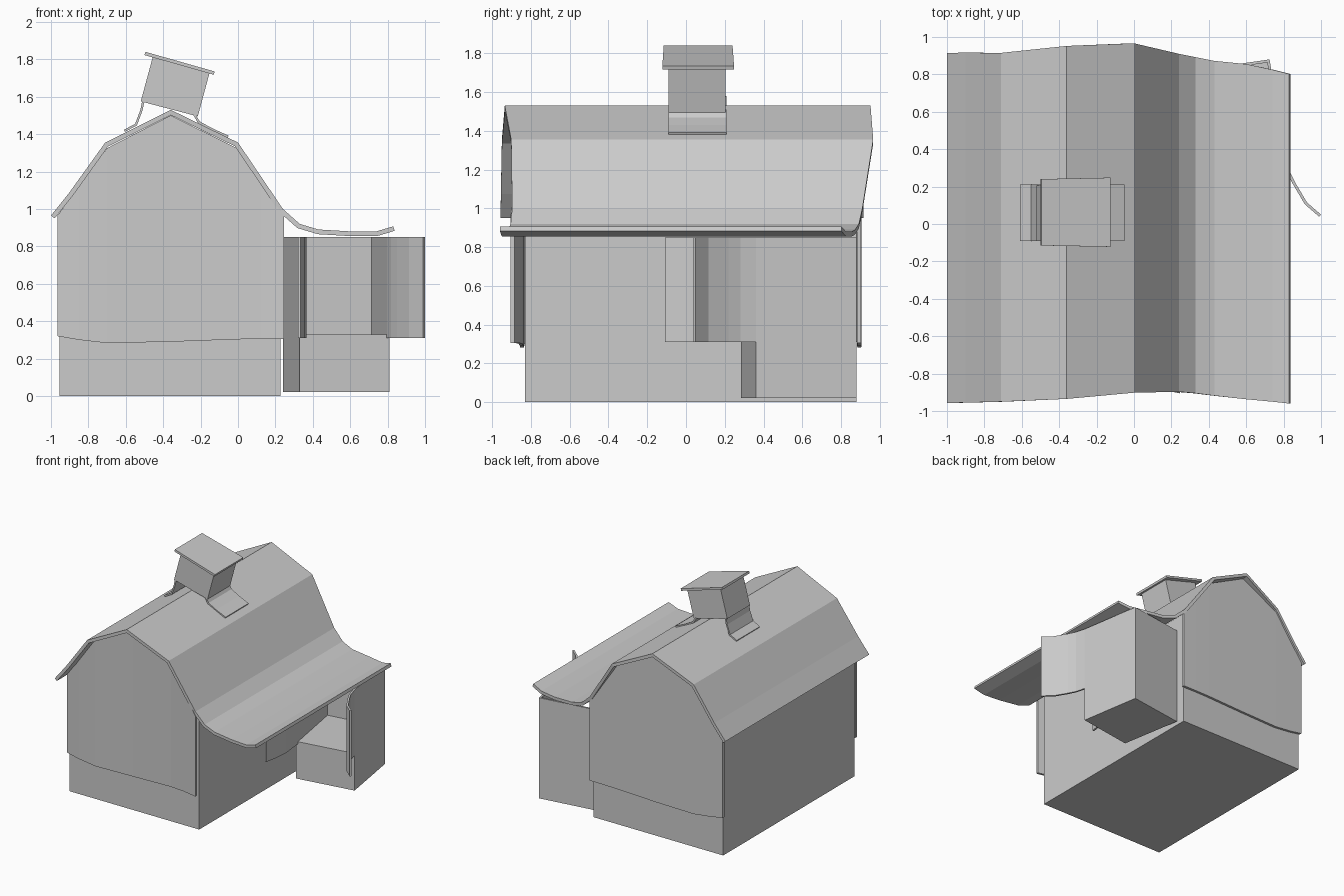
import bpy, bmesh
from mathutils import Vector

if "Cube" in bpy.data.objects:
    bpy.data.objects.remove(bpy.data.objects["Cube"])


def loft(name, sections):
    """Join equal-sized point rings into a closed, flat-shaded solid."""
    bm = bmesh.new()
    rings = [[bm.verts.new(p) for p in s] for s in sections]
    n = len(rings[0])
    for a, b in zip(rings, rings[1:]):
        for i in range(n):
            j = (i + 1) % n
            bm.faces.new((a[i], a[j], b[j], b[i]))
    bm.faces.new(rings[0])
    bm.faces.new(rings[-1])
    bmesh.ops.recalc_face_normals(bm, faces=bm.faces)
    me = bpy.data.meshes.new(name)
    bm.to_mesh(me)
    bm.free()
    ob = bpy.data.objects.new(name, me)
    bpy.context.collection.objects.link(ob)
    return ob


def offset(pts, d):
    """Offset an open 2D path to its right by d, mitring the corners."""
    pts = [Vector(p) for p in pts]
    dirs = [(b - a).normalized() for a, b in zip(pts, pts[1:])]
    out = []
    for i, p in enumerate(pts):
        a, b = dirs[max(i - 1, 0)], dirs[min(i, len(dirs) - 1)]
        na, nb = Vector((a.y, -a.x)), Vector((b.y, -b.x))
        m = (na + nb).normalized()
        out.append(p + m * (d / m.dot(na)))
    return out


def sheet(name, path, thick, ends):
    """Thick sheet following an x-z path; ends = (front y, back y) per point."""
    secs = []
    for p, q, (f, b) in zip(path, offset(path, thick), ends):
        secs.append([(p[0], f, p[1]), (p[0], b, p[1]), (q[0], b, q[1]), (q[0], f, q[1])])
    return loft(name, secs)


# Gambrel roof sweeping out into a lean-to, with wavy front and back edges
roof = [(-1.0, 0.965), (-0.9, 1.09), (-0.71, 1.355), (-0.36, 1.53), (0.0, 1.355), (0.24, 1.0),
        (0.33, 0.92), (0.43, 0.89), (0.6, 0.88), (0.74, 0.88), (0.83, 0.907)]
front_y = [-0.957, -0.955, -0.95, -0.935, -0.902, -0.897, -0.905, -0.918, -0.937, -0.95, -0.96]
back_y = [0.915, 0.916, 0.915, 0.952, 0.966, 0.91, 0.892, 0.872, 0.855, 0.825, 0.802]
sheet("roof", roof, 0.025, zip(front_y, back_y))

# Main barn body
body = [(-0.955, 0), (0.228, 0), (0.228, 0.97), (-0.005, 1.315), (-0.36, 1.495),
        (-0.7, 1.315), (-0.955, 0.97)]
loft("barn_body", [[(x, y, z) for x, z in body] for y in (-0.83, 0.88)])

# Overhanging gable panels: x, bottom z, top z, front y, back y
cols = [(-0.965, 0.32, 0.965, -0.845, 0.9), (-0.85, 0.3, 1.12, -0.852, 0.902),
        (-0.7, 0.283, 1.325, -0.856, 0.904), (-0.36, 0.29, 1.5, -0.856, 0.906),
        (-0.005, 0.303, 1.325, -0.865, 0.906), (0.12, 0.305, 1.14, -0.88, 0.905),
        (0.245, 0.305, 0.965, -0.905, 0.903)]
for name, k, t in (("front_gable", 3, 0.02), ("back_gable", 4, -0.02)):
    loft(name, [[(c[0], c[k], c[1]), (c[0], c[k], c[2]),
                 (c[0], c[k] + t, c[2]), (c[0], c[k] + t, c[1])] for c in cols])

# Side stall base, turned slightly
base = [(0.33, 0.285), (0.81, 0.36), (0.725, 0.88), (0.24, 0.81)]
loft("stall_base", [[(x, y, z) for x, y in base] for z in (0.022, 0.328)])

# Stall walls: U-shape whose front ends bend outward
wall = [(0.32, -0.105), (0.34, 0.0), (0.35, 0.1), (0.33, 0.285), (0.24, 0.81), (0.725, 0.88),
        (0.81, 0.36), (0.833, 0.28), (0.863, 0.22), (0.925, 0.115), (1.0, 0.05)]
loft("stall_walls", [[(p[0], p[1], 0.31), (p[0], p[1], 0.85), (q.x, q.y, 0.85), (q.x, q.y, 0.31)]
                     for p, q in zip(wall, offset(wall, 0.015))])

# Tilted cupola and its cap
box = [(-0.52, 1.575), (-0.215, 1.495), (-0.15, 1.735), (-0.455, 1.815)]
loft("cupola", [[(x, y, z) for x, z in box] for y in (-0.09, 0.205)])
cap = [(-0.495, 1.84), (-0.125, 1.735)]
sheet("cupola_cap", cap, 0.018, [(-0.115, 0.24), (-0.122, 0.248)])

# Flared skirts from cupola to roof
left = [(-0.61, 1.423), (-0.55, 1.455), (-0.522, 1.53), (-0.512, 1.58)]
right = [(-0.23, 1.51), (-0.205, 1.468), (-0.135, 1.43), (-0.05, 1.392)]
for name, path in (("left_skirt", left), ("right_skirt", right)):
    sheet(name, path, 0.012, [(-0.09, 0.21)] * 4)
